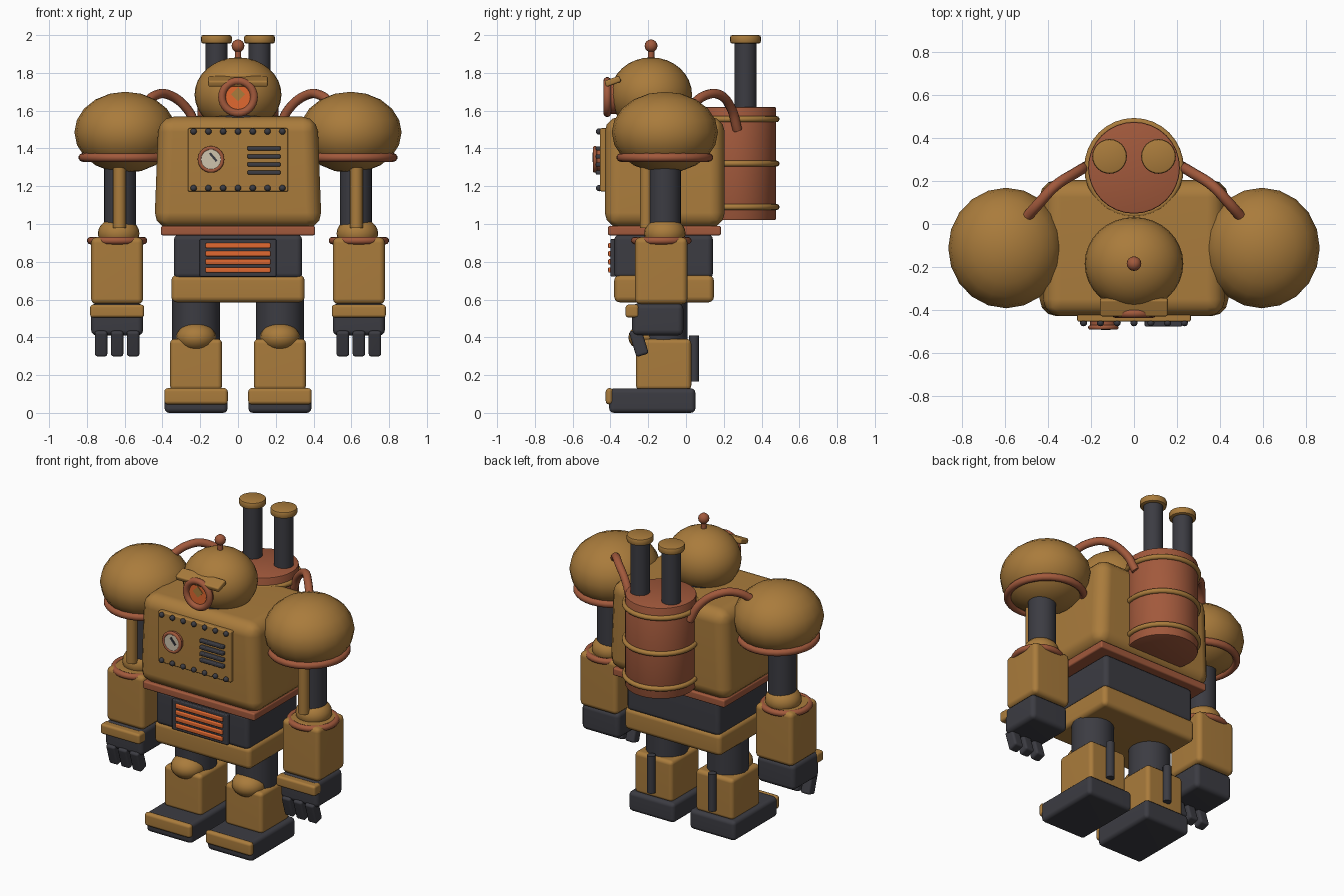
import bpy, bmesh, math
from mathutils import Matrix, Vector

if "Cube" in bpy.data.objects:
    bpy.data.objects.remove(bpy.data.objects["Cube"], do_unlink=True)


def material(name, rgb):
    m = bpy.data.materials.new(name)
    m.use_nodes = True
    color = (*rgb, 1)
    m.diffuse_color = color
    m.node_tree.nodes["Principled BSDF"].inputs["Base Color"].default_value = color
    return m


BRASS = material("brass", (0.40, 0.20, 0.045))
COPPER = material("copper", (0.36, 0.10, 0.045))
IRON = material("dark_iron", (0.045, 0.045, 0.055))
GLOW = material("glowing_orange", (0.75, 0.14, 0.03))
CREAM = material("dial_cream", (0.62, 0.55, 0.42))


def finish(name, bm, mat, loc, rot=(0, 0, 0)):
    mesh = bpy.data.meshes.new(name)
    bm.to_mesh(mesh)
    bm.free()
    mesh.materials.append(mat)
    ob = bpy.data.objects.new(name, mesh)
    bpy.context.collection.objects.link(ob)
    ob.location, ob.rotation_euler = loc, rot
    mesh.shade_smooth()
    mesh.set_sharp_from_angle(angle=math.radians(40))
    return ob


def box(name, mat, x, y, z, bevel=0.03, rot=(0, 0, 0), taper=1):
    """Rounded box from (min, max) ranges; taper scales the top width."""
    lo, hi = Vector((x[0], y[0], z[0])), Vector((x[1], y[1], z[1]))
    bm = bmesh.new()
    bmesh.ops.create_cube(bm, size=1, matrix=Matrix.Diagonal((*(hi - lo), 1)))
    for v in bm.verts:
        if v.co.z > 0:
            v.co.x *= taper
    if bevel:
        bmesh.ops.bevel(bm, geom=bm.edges[:], offset=bevel, segments=3,
                        profile=0.5, affect='EDGES')
    ob = finish(name, bm, mat, (lo + hi) / 2, rot)
    ob.modifiers.new("flat_faces", 'WEIGHTED_NORMAL').keep_sharp = True
    return ob


def ball(name, mat, loc, radii, segs=24):
    bm = bmesh.new()
    bmesh.ops.create_uvsphere(bm, u_segments=segs, v_segments=segs // 2, radius=1,
                              matrix=Matrix.Diagonal((*radii, 1)))
    return finish(name, bm, mat, loc)


FORWARD = (math.pi / 2, 0, 0)  # turns a local z axis to face the front


def cylinder(name, mat, loc, r, h, rot=(0, 0, 0), segs=24, bevel=0):
    bm = bmesh.new()
    bmesh.ops.create_cone(bm, cap_ends=True, segments=segs, radius1=r, radius2=r, depth=h)
    if bevel:
        rims = [e for e in bm.edges if abs(e.verts[0].co.z - e.verts[1].co.z) < h / 2]
        bmesh.ops.bevel(bm, geom=rims, offset=bevel, segments=2, profile=0.5, affect='EDGES')
    return finish(name, bm, mat, loc, rot)


def ring(name, mat, loc, major, minor, rot=(0, 0, 0), segs=32):
    """Torus made by spinning a small circle."""
    bm = bmesh.new()
    bmesh.ops.create_circle(bm, segments=10, radius=minor,
                            matrix=Matrix.Translation((major, 0, 0)) @ Matrix.Rotation(math.pi / 2, 4, 'X'))
    bmesh.ops.spin(bm, geom=bm.verts[:] + bm.edges[:], cent=(0, 0, 0), axis=(0, 0, 1),
                   angle=2 * math.pi, steps=segs)
    bmesh.ops.remove_doubles(bm, verts=bm.verts[:], dist=0.0001)
    bmesh.ops.recalc_face_normals(bm, faces=bm.faces[:])
    return finish(name, bm, mat, loc, rot)


def hose(name, mat, points, radius):
    cu = bpy.data.curves.new(name, 'CURVE')
    cu.dimensions = '3D'
    cu.bevel_depth, cu.bevel_resolution, cu.use_fill_caps = radius, 3, True
    sp = cu.splines.new('BEZIER')
    sp.bezier_points.add(len(points) - 1)
    for bp, p in zip(sp.bezier_points, points):
        bp.co = p
        bp.handle_left_type = bp.handle_right_type = 'AUTO'
    cu.materials.append(mat)
    ob = bpy.data.objects.new(name, cu)
    bpy.context.collection.objects.link(ob)


def span(centre, half):
    return (centre - half, centre + half)


# Torso, belt, waist and pelvis
box("torso", BRASS, span(0, 0.443), (-0.43, 0.205), (0.98, 1.568), 0.08, taper=0.95)
box("belt", COPPER, span(0, 0.408), (-0.413, 0.185), (0.94, 0.99), 0.01)
box("waist", IRON, span(0, 0.34), (-0.38, 0.143), (0.71, 0.945), 0.03)
box("pelvis", BRASS, span(0, 0.353), (-0.38, 0.148), (0.585, 0.73), 0.03)
box("furnace_panel", IRON, span(0, 0.203), (-0.4, -0.34), (0.722, 0.92), 0.006)
for i in range(4):
    box("furnace_bar", GLOW, span(0, 0.172), (-0.412, -0.38), span(0.757 + 0.043 * i, 0.014), 0.006)

# Chest plate with bolts, vents and gauge
box("chest_plate", BRASS, span(0, 0.265), (-0.455, -0.40), (1.172, 1.507), 0.008)
for i in range(7):
    for z in (1.19, 1.49):
        ball("bolt", IRON, (-0.235 + i * 0.0783, -0.46, z), (0.017,) * 3, 12)
for i in range(4):
    box("vent", IRON, (0.05, 0.225), (-0.478, -0.44), span(1.273 + 0.0425 * i, 0.011), 0.006)
GAUGE_X, GAUGE_Z = -0.143, 1.342
cylinder("gauge_body", COPPER, (GAUGE_X, -0.465, GAUGE_Z), 0.062, 0.04, FORWARD)
ring("gauge_rim", COPPER, (GAUGE_X, -0.482, GAUGE_Z), 0.06, 0.011, FORWARD)
cylinder("gauge_face", CREAM, (GAUGE_X, -0.486, GAUGE_Z), 0.054, 0.006, FORWARD)
box("gauge_needle", IRON, span(GAUGE_X + 0.012, 0.006), (-0.495, -0.488),
    span(GAUGE_Z + 0.012, 0.028), 0, (0, math.radians(-40), 0))

# Head
HEAD_Y = -0.185
cylinder("neck", IRON, (0, HEAD_Y, 1.56), 0.18, 0.06)
ball("head", BRASS, (0, HEAD_Y, 1.685), (0.23, 0.217, 0.197), 32)
box("brow", BRASS, span(0, 0.158), (-0.43, -0.345), span(1.755, 0.017), 0.01,
    (math.radians(20), 0, 0))
cylinder("eye_housing", COPPER, (0, -0.385, 1.672), 0.09, 0.05, FORWARD)
ring("eye_rim", COPPER, (0, -0.417, 1.672), 0.085, 0.021, FORWARD)
cylinder("eye_lens", GLOW, (0, -0.41, 1.672), 0.078, 0.012, FORWARD)
cylinder("eye_pupil", BRASS, (0, -0.417, 1.687), 0.036, 0.006, FORWARD, segs=4)
cylinder("antenna", COPPER, (0, HEAD_Y, 1.90), 0.017, 0.08, segs=12)
ball("antenna_tip", COPPER, (0, HEAD_Y, 1.943), (0.034,) * 3, 16)

# Boiler on the back
TANK_Y = 0.262
cylinder("boiler", COPPER, (0, TANK_Y, 1.32), 0.214, 0.6, segs=32, bevel=0.008)
for z in (1.09, 1.32, 1.555):
    ring("boiler_band", BRASS, (0, TANK_Y, z), 0.217, 0.016)

for side, s in (("right", -1), ("left", 1)):
    # Chimney and hose
    cylinder(side + "_chimney", IRON, (s * 0.114, 0.315, 1.78), 0.059, 0.37)
    cylinder(side + "_chimney_cap", BRASS, (s * 0.114, 0.315, 1.978), 0.081, 0.044, bevel=0.01)
    hose(side + "_hose", COPPER,
         [(s * x, y, z) for x, y, z in ((0.51, 0.02, 1.62), (0.44, 0.1, 1.68), (0.37, 0.175, 1.685),
                                        (0.27, 0.24, 1.61), (0.215, 0.272, 1.5))], 0.025)

    # Shoulder and upper arm
    ball(side + "_shoulder", BRASS, (s * 0.596, -0.112, 1.485), (0.27, 0.281, 0.215), 20)
    rim = ring(side + "_shoulder_rim", COPPER, (s * 0.596, -0.112, 1.352), 0.233, 0.023)
    rim.scale.x = 0.97
    cylinder(side + "_upper_arm", IRON, (s * 0.624, -0.112, 1.15), 0.085, 0.4)
    cylinder(side + "_arm_piston", BRASS, (s * 0.627, -0.21, 1.15), 0.034, 0.34, segs=16)
    ball(side + "_elbow", BRASS, (s * 0.632, -0.112, 0.95), (0.11, 0.11, 0.085))

    # Forearm and hand
    arm_x = s * 0.64
    box(side + "_forearm", BRASS, span(arm_x, 0.138), (-0.27, 0.008), (0.575, 0.93), 0.03)
    ring(side + "_forearm_ring", COPPER, (arm_x, -0.131, 0.912), 0.14, 0.02)
    box(side + "_hand", IRON, span(arm_x, 0.138), (-0.285, -0.014), (0.41, 0.58), 0.03)
    box(side + "_knuckle_guard", BRASS, span(arm_x, 0.143), (-0.32, -0.25), (0.505, 0.573), 0.015)
    for i in (-1, 0, 1):
        box(side + "_finger", IRON, span(arm_x + i * 0.085, 0.033), span(-0.25, 0.034),
            span(0.372, 0.07), 0.014, (math.radians(17), 0, 0))

    # Leg and foot
    leg_x = s * 0.222
    cylinder(side + "_thigh", IRON, (leg_x, -0.12, 0.47), 0.127, 0.3)
    ball(side + "_knee", BRASS, (leg_x, -0.2, 0.4), (0.105, 0.105, 0.077))
    box(side + "_shin", BRASS, span(leg_x, 0.138), (-0.265, 0.028), (0.12, 0.392), 0.025)
    cylinder(side + "_calf_piston", IRON, (leg_x, 0.043, 0.288), 0.026, 0.245, segs=16)
    box(side + "_foot", IRON, span(leg_x, 0.167), (-0.407, 0.05), (0, 0.13), 0.025)
    box(side + "_toe_cap", BRASS, span(leg_x, 0.168), (-0.425, -0.385), (0.045, 0.131), 0.018)
